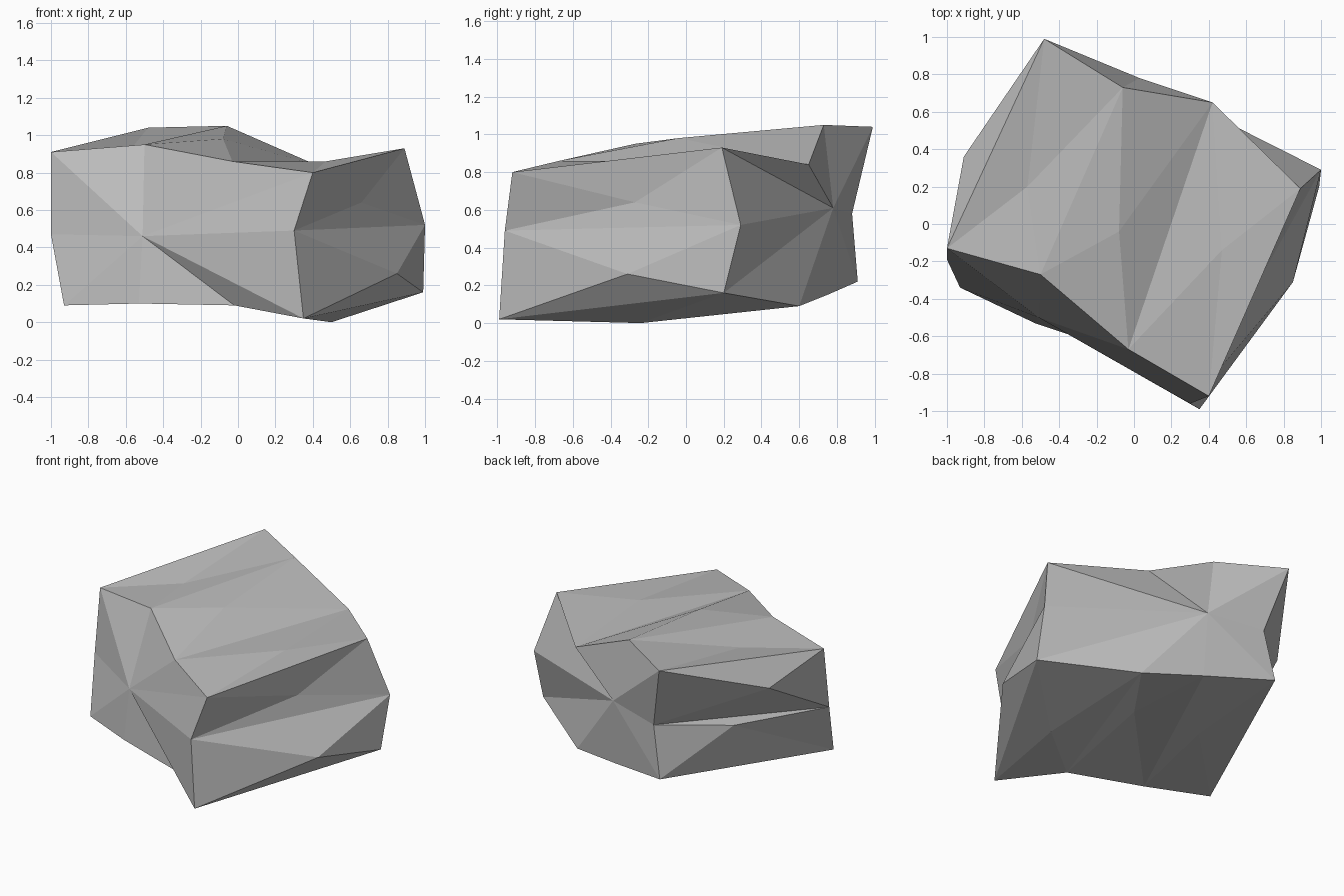
import bpy
import bmesh
from mathutils import Vector

# Remove the default cube only
default_cube = bpy.data.objects.get("Cube")
if default_cube:
    bpy.data.objects.remove(default_cube, do_unlink=True)


def make_material(name, colour):
    """One flat colour for viewport and render."""
    material = bpy.data.materials.new(name)
    material.use_nodes = True
    material.diffuse_color = colour
    shader = material.node_tree.nodes["Principled BSDF"]
    shader.inputs["Base Color"].default_value = colour
    shader.inputs["Roughness"].default_value = 0.9
    return material


def add_points(mesh_builder, points):
    """Create a run of corner points along one edge of the block."""
    return [mesh_builder.verts.new(Vector(point)) for point in points]


def add_fan(mesh_builder, outline, centre):
    """Close an outline with flat triangles that meet at a chipped centre."""
    hub = mesh_builder.verts.new(Vector(centre))
    for index, corner in enumerate(outline):
        mesh_builder.faces.new((corner, outline[index - 1], hub))


def add_strip(mesh_builder, near_edge, far_edge, centres):
    """Join two edge runs with one fan per pair of neighbouring segments."""
    for index, centre in enumerate(centres):
        outline = near_edge[index:index + 2] + far_edge[index:index + 2][::-1]
        add_fan(mesh_builder, outline, centre)


rock = bmesh.new()

# Edge runs of the block, each from the -x end to the +x end
front_top = add_points(rock, [
    (-1, -.13, .91), (-.5, -.27, .95), (-.03, -.67, .86), (.4, -.92, .8)])
back_top = add_points(rock, [
    (-.48, .99, 1.04), (-.06, .73, 1.05), (.42, .65, .84), (.89, .19, .93)])
front_base = add_points(rock, [
    (-.93, -.34, .09), (-.53, -.53, .1), (-.02, -.7, .09), (.35, -.99, .02)])
back_base = add_points(rock, [
    (-.43, .91, .22), (.04, .75, .15), (.44, .6, .09), (.99, .2, .16)])

# Midpoints of the four upright corners
front_middle = add_points(rock, [(-1, -.19, .47), (.3, -.96, .49)])
back_middle = add_points(rock, [(-.36, .88, .58), (1, .29, .52)])

# Top and underside, three chipped panels each
add_strip(rock, front_top, back_top,
          [(-.57, .2, .93), (-.08, -.04, .98), (.47, -.14, .86)])
add_strip(rock, front_base, back_base,
          [(-.42, .15, .15), (.04, .05, .19), (.5, -.24, 0)])

# The two ends, an upper and a lower chipped panel each
end_centres = [[(-.91, .36, .79), (-.68, .43, .49)],
               [(.66, -.27, .64), (.85, -.31, .26)]]
for end, middle, centres in zip((0, -1), (0, 1), end_centres):
    near_upright = [front_top[end], front_middle[middle], front_base[end]]
    far_upright = [back_top[end], back_middle[middle], back_base[end]]
    add_strip(rock, near_upright, far_upright, centres)

# Front and back, one large fan each
for top, middle, base, centre in (
        (front_top, front_middle, front_base, (-.51, -.5, .46)),
        (back_top, back_middle, back_base, (.03, .78, .61))):
    outline = top + [middle[1]] + base[::-1] + [middle[0]]
    add_fan(rock, outline, centre)

# Consistent outward normals, flat shading
bmesh.ops.recalc_face_normals(rock, faces=rock.faces[:])
for face in rock.faces:
    face.smooth = False

mesh = bpy.data.meshes.new("rock_block")
rock.to_mesh(mesh)
rock.free()
mesh.materials.append(make_material("stone grey", (.5, .5, .5, 1)))

rock_block = bpy.data.objects.new("rock_block", mesh)
bpy.context.scene.collection.objects.link(rock_block)
